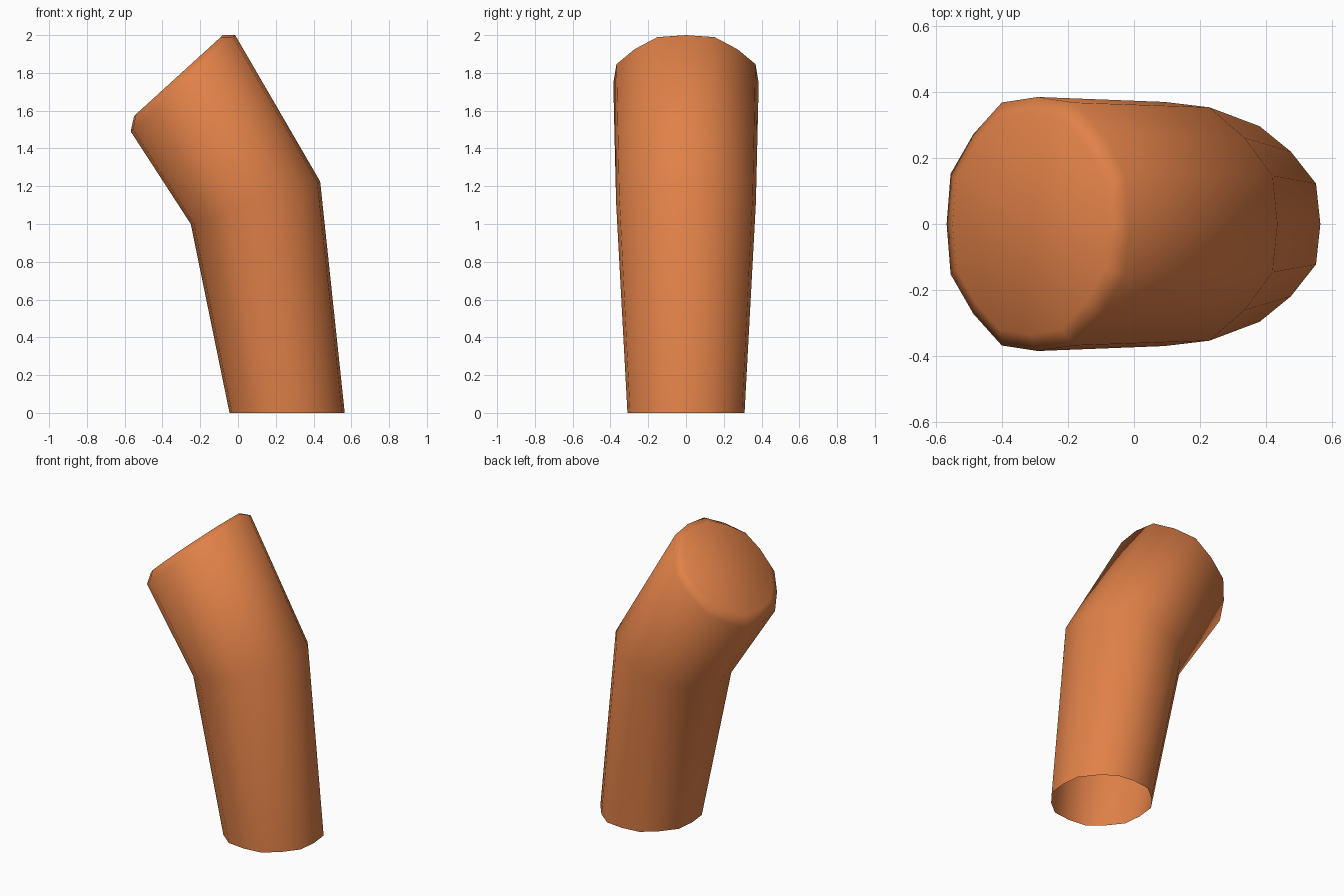
import bpy
import bmesh
import math
from mathutils import Vector

if "Cube" in bpy.data.objects:
    bpy.data.objects.remove(bpy.data.objects["Cube"])

SIDES = 16

orange = bpy.data.materials.new("warm orange")
orange.diffuse_color = (0.75, 0.22, 0.065, 1)
orange.use_nodes = True
orange.node_tree.nodes["Principled BSDF"].inputs["Base Color"].default_value = orange.diffuse_color

# Cross-sections: left end (x, z), right end (x, z), half width in y
sections = [
    ((-0.045, 0.0), (0.565, 0.0), 0.31),       # open lower rim
    ((-0.25, 1.0), (0.435, 1.225), 0.37),      # bend
    ((-0.568, 1.49), (-0.015, 2.0), 0.385),    # shoulder of the closed end
    ((-0.55, 1.572), (-0.08, 2.0), 0.335),     # chamfered cap edge
]


def add_ring(bm, left, right, half_width):
    a = Vector((left[0], 0, left[1]))
    b = Vector((right[0], 0, right[1]))
    centre, axis = (a + b) / 2, (b - a) / 2
    ring = []
    for i in range(SIDES):
        t = 2 * math.pi * i / SIDES
        r = 1.035 if i % 2 else 1.0            # slightly uneven outline
        p = centre + axis * min(r * math.cos(t), 1) + Vector((0, half_width * min(r * math.sin(t), 1), 0))
        p.z = min(max(p.z, 0), 2)
        ring.append(bm.verts.new(p))
    return ring


# Bent tube, open below and capped above
bm = bmesh.new()
rings = [add_ring(bm, *s) for s in sections]
for low, high in zip(rings, rings[1:]):
    for i in range(SIDES):
        j = (i + 1) % SIDES
        bm.faces.new((low[i], low[j], high[j], high[i]))
bm.faces.new(rings[-1])
for f in bm.faces:
    f.smooth = True
bm.normal_update()

mesh = bpy.data.meshes.new("bent_tube")
bm.to_mesh(mesh)
bm.free()
mesh.materials.append(orange)
tube = bpy.data.objects.new("bent_tube", mesh)
bpy.context.collection.objects.link(tube)
